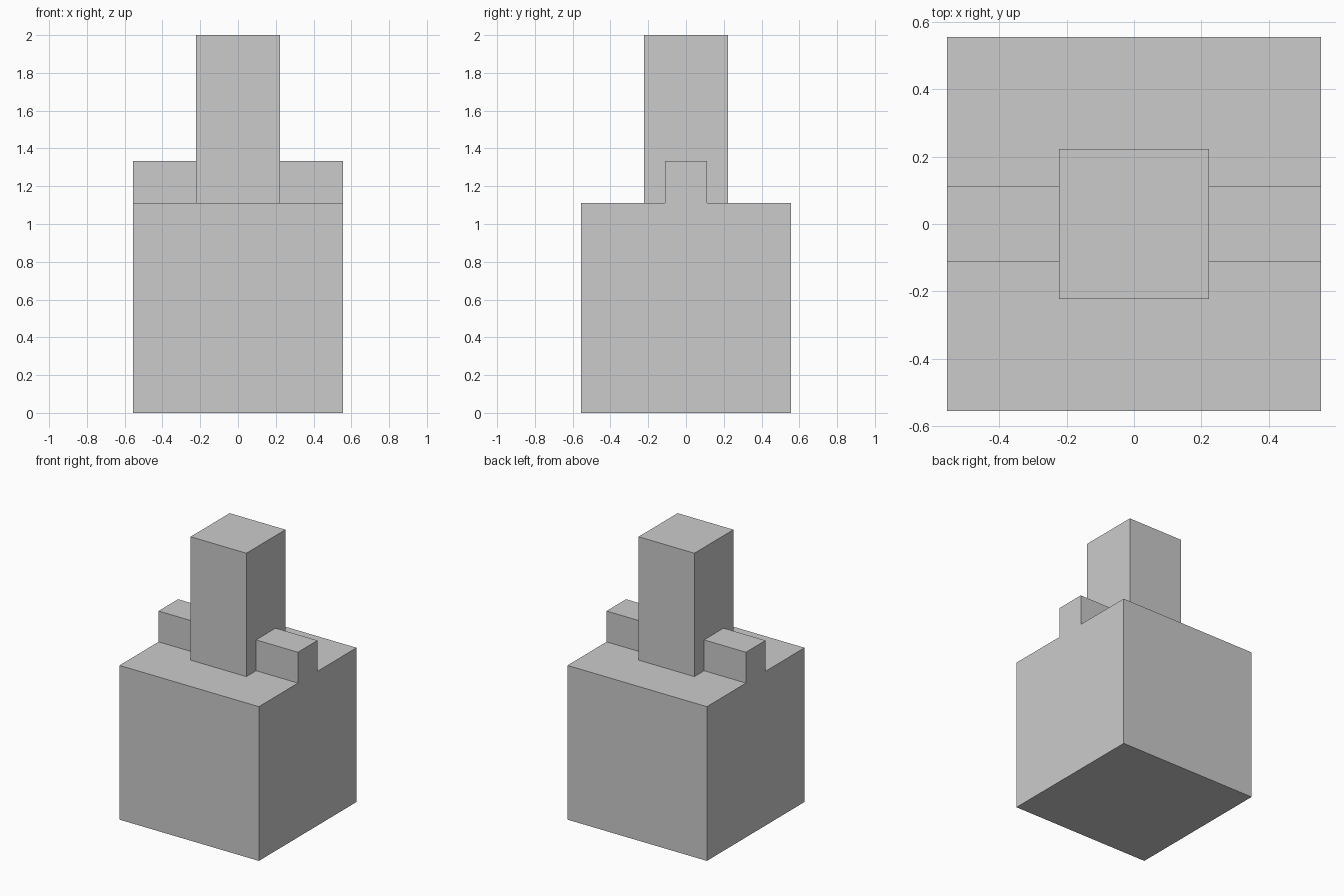
import bpy, bmesh
from math import radians

if "Cube" in bpy.data.objects:
    bpy.data.objects.remove(bpy.data.objects["Cube"])

U = 2 / 9  # the model sits on a 9-unit-high grid
XS = [-2.5, -1, 1, 2.5]
YS = [-2.5, -1, -0.5, 0.5, 1, 2.5]

bm = bmesh.new()

# Square footprint, split where the upper parts have their edges
grid = [[bm.verts.new((x * U, y * U, 0)) for y in YS] for x in XS]
for i in range(len(XS) - 1):
    for j in range(len(YS) - 1):
        bm.faces.new((grid[i][j], grid[i + 1][j], grid[i + 1][j + 1], grid[i][j + 1]))


def raise_cells(inside, z, height):
    """Extrude the level faces at height z whose centre passes the test."""
    faces = []
    for f in bm.faces:
        c = f.calc_center_median() / U
        if all(abs(v.co.z / U - z) < 0.01 for v in f.verts) and inside(c.x, c.y):
            faces.append(f)
    geom = bmesh.ops.extrude_face_region(bm, geom=faces)["geom"]
    verts = [g for g in geom if isinstance(g, bmesh.types.BMVert)]
    bmesh.ops.translate(bm, verts=verts, vec=(0, 0, height * U))


def in_tower(x, y):
    return abs(x) < 1 and abs(y) < 1


# Base cube, then side ribs with the tower foot, then the rest of the tower
raise_cells(lambda x, y: True, 0, 5)
raise_cells(lambda x, y: abs(y) < 0.5 or in_tower(x, y), 5, 1)
raise_cells(in_tower, 6, 3)

# Merge the flat cells into clean faces
bmesh.ops.recalc_face_normals(bm, faces=bm.faces[:])
bmesh.ops.dissolve_limit(bm, angle_limit=radians(1), verts=bm.verts[:], edges=bm.edges[:])

mesh = bpy.data.meshes.new("block_with_tower")
bm.to_mesh(mesh)
bm.free()
bpy.context.collection.objects.link(bpy.data.objects.new("block_with_tower", mesh))
